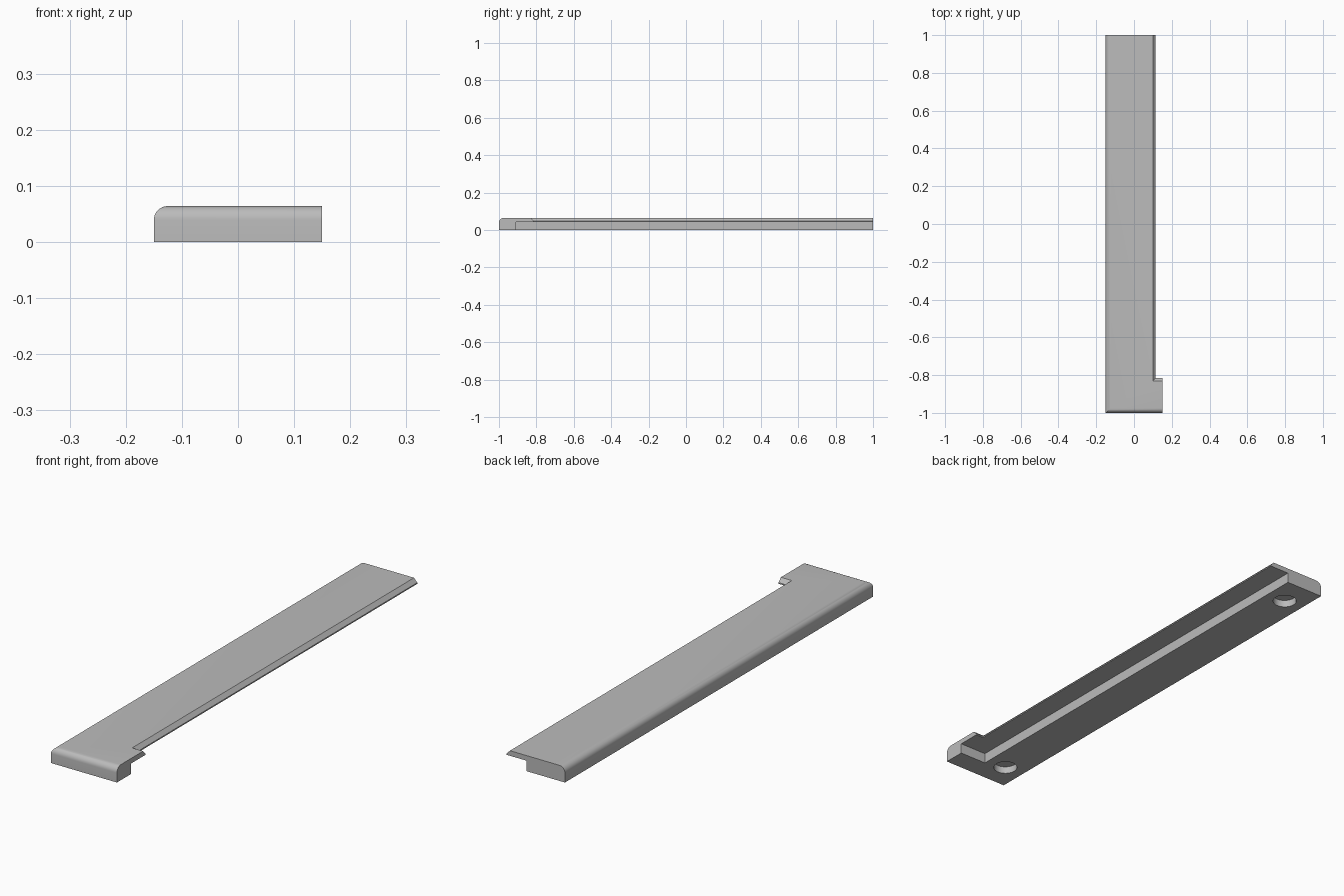
import bpy, bmesh, math

if "Cube" in bpy.data.objects:
    bpy.data.objects.remove(bpy.data.objects["Cube"], do_unlink=True)

HALF_W, HALF_L, HEIGHT = 0.15, 1.0, 0.064
FILLET = 0.025
LIP_Z, RECESS_Z = 0.048, 0.043

grey = bpy.data.materials.new("plain_grey")
grey.use_nodes = True
grey.diffuse_color = (0.5, 0.5, 0.5, 1)
grey.node_tree.nodes["Principled BSDF"].inputs["Base Color"].default_value = (0.5, 0.5, 0.5, 1)


def loft(name, sections):
    """Solid through stacked rectangles (x0, x1, y0, y1, z)."""
    bm = bmesh.new()
    rings = [[bm.verts.new(p) for p in ((x0, y0, z), (x1, y0, z), (x1, y1, z), (x0, y1, z))]
             for x0, x1, y0, y1, z in sections]
    bm.faces.new(rings[0][::-1])
    bm.faces.new(rings[-1])
    for low, high in zip(rings, rings[1:]):
        for i in range(4):
            j = (i + 1) % 4
            bm.faces.new((low[i], low[j], high[j], high[i]))
    return finish(name, bm)


def finish(name, bm):
    bmesh.ops.recalc_face_normals(bm, faces=bm.faces)
    mesh = bpy.data.meshes.new(name)
    bm.to_mesh(mesh)
    bm.free()
    mesh.materials.append(grey)
    obj = bpy.data.objects.new(name, mesh)
    bpy.context.collection.objects.link(obj)
    return obj


def activate(obj):
    bpy.ops.object.select_all(action='DESELECT')
    obj.select_set(True)
    bpy.context.view_layer.objects.active = obj


def cut(target, cutter):
    cutter.hide_render = True
    mod = target.modifiers.new(cutter.name, 'BOOLEAN')
    mod.operation = 'DIFFERENCE'
    mod.solver = 'EXACT'
    mod.object = cutter
    activate(target)
    bpy.ops.object.modifier_apply(modifier=mod.name)
    bpy.data.objects.remove(cutter, do_unlink=True)


# Long bar with the top edges of its outer side and front end rounded
bar = loft("trim_bar", [(-HALF_W, HALF_W, -HALF_L, HALF_L, z) for z in (0, HEIGHT)])
bm = bmesh.new()
bm.from_mesh(bar.data)
round_edges = [e for e in bm.edges
               if all(v.co.z > 0.01 for v in e.verts)
               and (all(v.co.x < 0 for v in e.verts) or all(v.co.y < 0 for v in e.verts))]
bmesh.ops.bevel(bm, geom=round_edges, offset=FILLET, segments=8, profile=0.5, affect='EDGES')
bm.to_mesh(bar.data)
bm.free()

# Side cut that leaves the front tab, with a sloped upper edge
side, tab, slope = 0.115, -0.815, 0.015
rise = HEIGHT - LIP_Z
cut(bar, loft("side_cut", [
    (side, 0.4, tab, 1.2, -0.1),
    (side, 0.4, tab, 1.2, LIP_Z),
    (side - 2 * slope, 0.4, tab - 2 * slope, 1.2, LIP_Z + 2 * rise)]))

# Recess under the overhanging lip
cut(bar, loft("under_recess", [(0.025, 0.4, -0.91, 1.2, z) for z in (-0.1, RECESS_Z)]))

# Blind round sockets in the underside
for y in (-0.885, 0.875):
    bm = bmesh.new()
    bmesh.ops.create_cone(bm, cap_ends=True, segments=48, radius1=0.047, radius2=0.047, depth=0.06)
    bmesh.ops.translate(bm, verts=bm.verts, vec=(-0.0625, y, 0))
    cut(bar, finish("socket", bm))

activate(bar)
bpy.ops.object.shade_smooth_by_angle(angle=math.radians(30))
